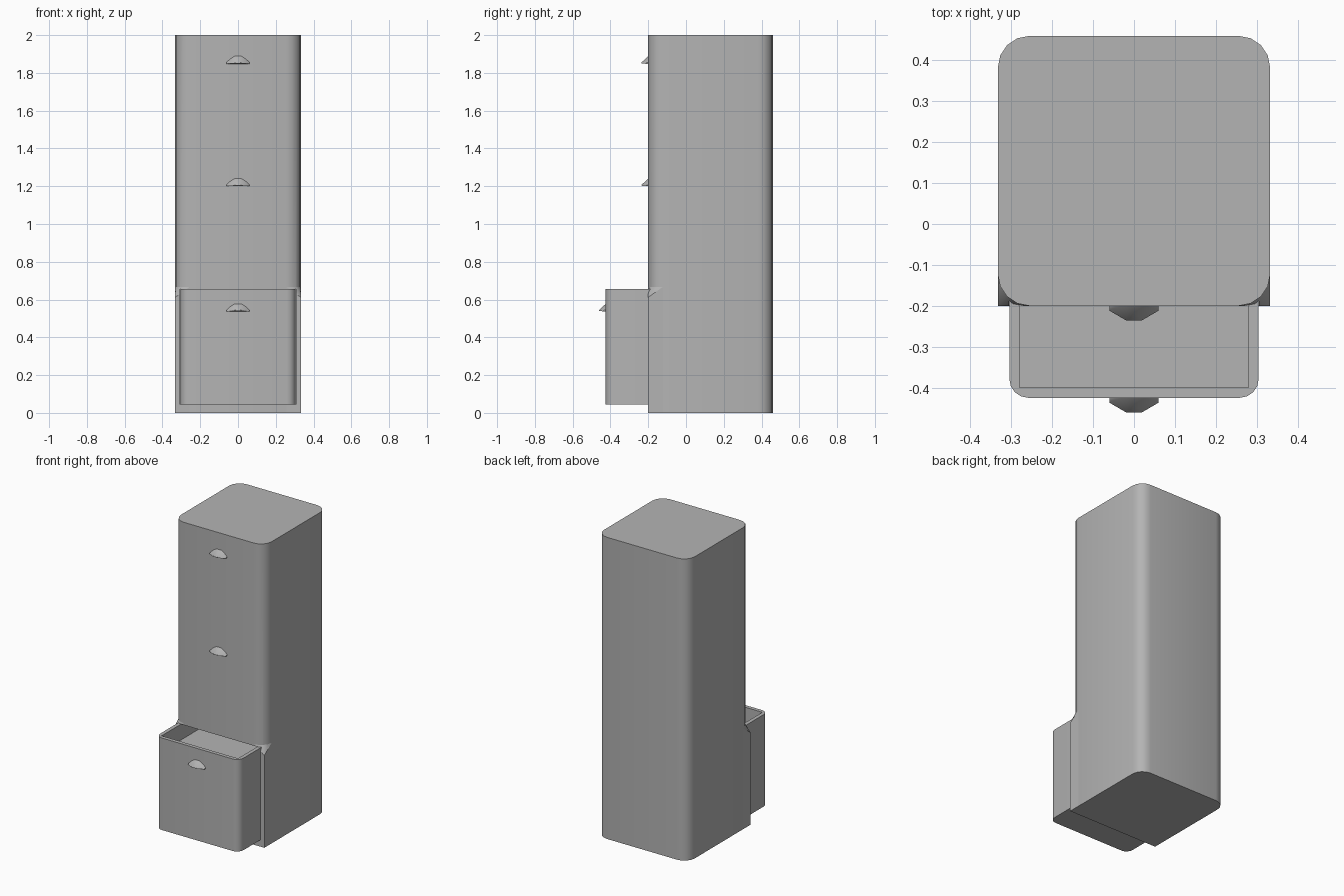
import bpy, bmesh
from math import sin, cos, pi

if "Cube" in bpy.data.objects:
    bpy.data.objects.remove(bpy.data.objects["Cube"])

grey = bpy.data.materials.new("dark_grey")
grey.diffuse_color = (0.455, 0.455, 0.455, 1)
grey.use_nodes = True
grey.node_tree.nodes["Principled BSDF"].inputs["Base Color"].default_value = grey.diffuse_color


def finish(name, bm):
    bmesh.ops.recalc_face_normals(bm, faces=bm.faces)
    me = bpy.data.meshes.new(name)
    bm.to_mesh(me)
    bm.free()
    me.materials.append(grey)
    ob = bpy.data.objects.new(name, me)
    bpy.context.collection.objects.link(ob)
    return ob


def prism(name, pts, z0, z1):
    bm = bmesh.new()
    f = bm.faces.new([bm.verts.new((x, y, z0)) for x, y in pts])
    r = bmesh.ops.extrude_face_region(bm, geom=[f])
    vs = [v for v in r["geom"] if isinstance(v, bmesh.types.BMVert)]
    bmesh.ops.translate(bm, verts=vs, vec=(0, 0, z1 - z0))
    return finish(name, bm)


def hull(name, pts):
    bm = bmesh.new()
    for p in pts:
        bm.verts.new(p)
    r = bmesh.ops.convex_hull(bm, input=bm.verts)
    junk = {v for v in r["geom_interior"] if isinstance(v, bmesh.types.BMVert)}
    bmesh.ops.delete(bm, geom=list(junk), context="VERTS")
    bmesh.ops.dissolve_limit(bm, angle_limit=0.01, verts=bm.verts, edges=bm.edges)
    return finish(name, bm)


def arc(cx, cy, r, a0, n=4):
    return [(cx + r * cos(a0 + i * pi / 2 / n), cy + r * sin(a0 + i * pi / 2 / n))
            for i in range(n + 1)]


def box_pts(x, y0, y1):
    return [(-x, y0), (x, y0), (x, y1), (-x, y1)]


def cut(ob, cutter):
    m = ob.modifiers.new("cut", "BOOLEAN")
    m.operation, m.solver, m.object = "DIFFERENCE", "EXACT", cutter
    bpy.context.view_layer.objects.active = ob
    bpy.ops.object.modifier_apply(modifier=m.name)


W, FRONT, BACK, R = 0.333, -0.2, 0.46, 0.077
parts = []

# cabinet body with rounded upright corners
outline = (arc(-W + R, FRONT + R, R, pi) + arc(W - R, FRONT + R, R, 1.5 * pi)
           + arc(W - R, BACK - R, R, 0) + arc(-W + R, BACK - R, R, pi / 2))
body = prism("cabinet_body", outline, 0, 2)

# square lower front corners with sloped tops
corners = []
for side, label in ((1, "right"), (-1, "left")):
    ring = [(side * x, y) for x, y in arc(W - R, FRONT + R, R, 1.5 * pi)]
    pts = [(x, y, z) for x, y in ring for z in (0, 0.667)]
    pts += [(side * W, FRONT, 0), (side * W, FRONT, 0.612)]
    corners.append(hull("lower_corner_" + label, pts))

# recess in the cabinet that holds the drawer
recess = prism("recess_cutter", box_pts(0.306, -0.3, 0.42), 0.044, 0.656)
recess.hide_render = True
for ob in [body] + corners:
    cut(ob, recess)

# pulled-out drawer with rounded front corners and an open tray
D, DF, DR = 0.305, -0.425, 0.046
drawer = prism("drawer", arc(-D + DR, DF + DR, DR, pi) + arc(D - DR, DF + DR, DR, 1.5 * pi)
               + [(D, 0.41), (-D, 0.41)], 0.045, 0.655)
tray = prism("tray_cutter", box_pts(0.28, -0.4, 0.385), 0.55, 0.8)
tray.hide_render = True
cut(drawer, tray)
for c in (recess, tray):
    bpy.data.objects.remove(c)
parts += [body, drawer] + corners

# handles: hooded wedge on each drawer front
for name, y, z in (("top_handle", FRONT, 1.848), ("middle_handle", FRONT, 1.2),
                   ("drawer_handle", DF, 0.537)):
    half = [(0.06, 0.003, 0), (0.06, -0.012, 0), (0.019, -0.036, 0.003),
            (0.019, -0.036, 0.007), (0.06, -0.01, 0.006), (0.06, 0.003, 0.009),
            (0.038, 0.003, 0.03), (0.018, 0.003, 0.043)]
    parts.append(hull(name, [(s * a, y + b, z + c) for a, b, c in half for s in (1, -1)]))

# smooth shading, sharp edges kept
bpy.ops.object.select_all(action="DESELECT")
for ob in parts:
    ob.select_set(True)
bpy.context.view_layer.objects.active = body
bpy.ops.object.shade_smooth_by_angle(angle=0.52)

# crisp border between the sloped corner tops and the flat walls
for ob in corners:
    me = ob.data
    for e in me.edges:
        a, b = (me.vertices[i].co for i in e.vertices)
        on_wall = (min(abs(a.x), abs(b.x)) > W - 0.001
                   or max(a.y, b.y) < FRONT + 0.001)
        if min(a.z, b.z) > 0.6 and on_wall:
            e.use_edge_sharp = True
